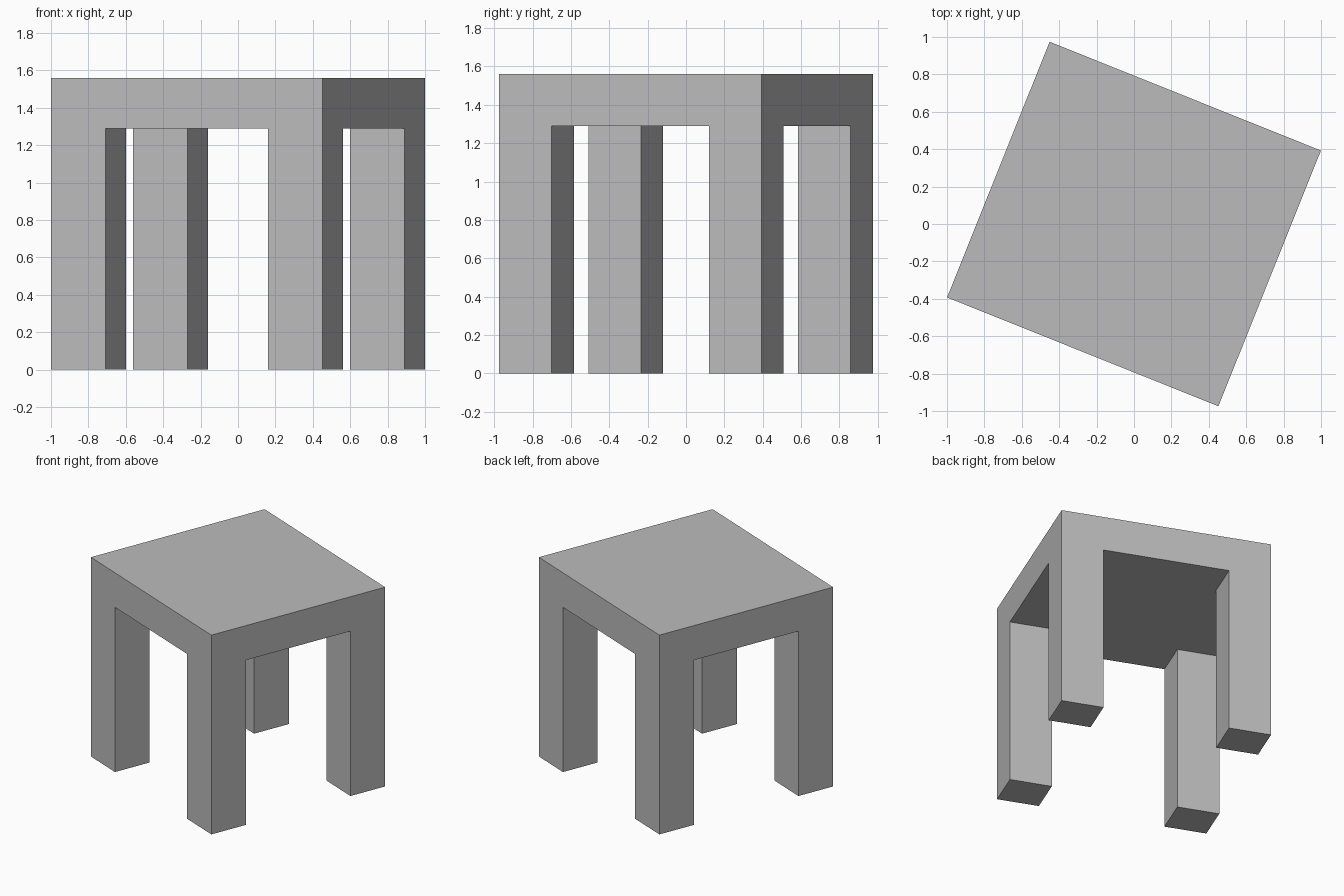
import bpy
import bmesh
from math import radians
from mathutils import Matrix, Vector

cube = bpy.data.objects.get("Cube")
if cube:
    bpy.data.objects.remove(cube, do_unlink=True)

WIDTH, DEPTH, HEIGHT = 1.563, 1.473, 1.56
LEG = 0.2            # leg share of each side
UNDERSIDE = 1.29     # bottom of the top slab
TURN = radians(21.85)

grey = bpy.data.materials.new("plain grey")
grey.use_nodes = True
colour = (0.5, 0.5, 0.5, 1)
grey.diffuse_color = colour
grey.node_tree.nodes["Principled BSDF"].inputs["Base Color"].default_value = colour


def extrude(bm, faces, height):
    """Extrude faces straight up or down by height."""
    result = bmesh.ops.extrude_face_region(bm, geom=faces)
    verts = [g for g in result["geom"] if isinstance(g, bmesh.types.BMVert)]
    bmesh.ops.translate(bm, verts=verts, vec=Vector((0, 0, height)))


bm = bmesh.new()

# Underside: three by three cells, with the corner cells sized as legs
bmesh.ops.create_grid(bm, x_segments=3, y_segments=3, size=0.5)
for v in bm.verts:
    for axis, side in enumerate((WIDTH, DEPTH)):
        edge = 0.5 if abs(v.co[axis]) > 0.3 else 0.5 - LEG
        v.co[axis] = side * (edge if v.co[axis] > 0 else -edge)
    v.co.z = UNDERSIDE
cells = list(bm.faces)
corners = [f for f in cells
           if abs(f.calc_center_median().x) > WIDTH / 4
           and abs(f.calc_center_median().y) > DEPTH / 4]

# Top slab rises from all cells, keeping the underside
copy = bmesh.ops.duplicate(bm, geom=cells)
top = [g for g in copy["geom"] if isinstance(g, bmesh.types.BMFace)]
extrude(bm, top, HEIGHT - UNDERSIDE)
bmesh.ops.delete(bm, geom=[f for f in top if f.is_valid], context="FACES_ONLY")

# Legs drop from the corner cells
extrude(bm, corners, -UNDERSIDE)
bmesh.ops.delete(bm, geom=[f for f in corners if f.is_valid and
                           f.calc_center_median().z > UNDERSIDE - 0.01],
                 context="FACES_ONLY")

# Join the shell, merge flat faces and turn the stool
bmesh.ops.remove_doubles(bm, verts=bm.verts, dist=0.0001)
bmesh.ops.dissolve_limit(bm, angle_limit=radians(1), verts=bm.verts, edges=bm.edges)
bmesh.ops.recalc_face_normals(bm, faces=bm.faces)
bmesh.ops.transform(bm, matrix=Matrix.Rotation(-TURN, 4, "Z"), verts=bm.verts)

mesh = bpy.data.meshes.new("stool")
bm.to_mesh(mesh)
bm.free()
mesh.materials.append(grey)
stool = bpy.data.objects.new("stool", mesh)
bpy.context.collection.objects.link(stool)
